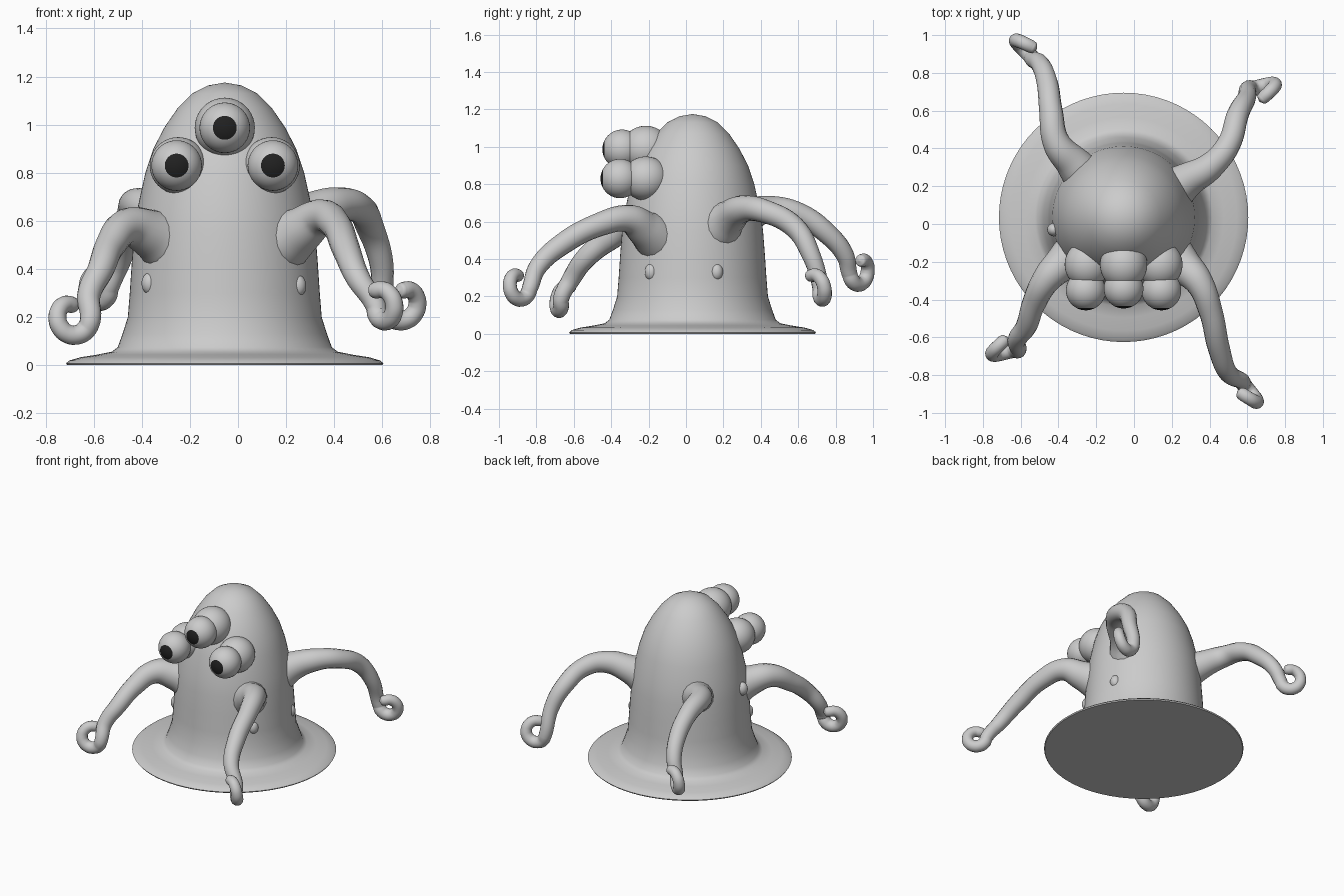
import bpy
import bmesh
from math import cos, sin, radians, pi
from mathutils import Vector, Matrix

if "Cube" in bpy.data.objects:
    bpy.data.objects.remove(bpy.data.objects["Cube"])

CX, CY = -0.055, 0.035


def material(name, value):
    m = bpy.data.materials.new(name)
    m.use_nodes = True
    color = (value, value, value, 1)
    m.diffuse_color = color
    bsdf = m.node_tree.nodes["Principled BSDF"]
    bsdf.inputs["Base Color"].default_value = color
    bsdf.inputs["Roughness"].default_value = 0.6
    return m


skin = material("pale grey skin", 0.6)
black = material("pupil black", 0.015)


def add_mesh(name, bm, mats, angle=50):
    bmesh.ops.recalc_face_normals(bm, faces=bm.faces)
    mesh = bpy.data.meshes.new(name)
    bm.to_mesh(mesh)
    bm.free()
    for m in mats:
        mesh.materials.append(m)
    ob = bpy.data.objects.new(name, mesh)
    bpy.context.collection.objects.link(ob)
    smooth(ob, angle)
    return ob


def smooth(ob, angle):
    bpy.ops.object.select_all(action="DESELECT")
    ob.select_set(True)
    bpy.context.view_layer.objects.active = ob
    bpy.ops.object.shade_smooth_by_angle(angle=radians(angle))


# Body: domed bell with a wide thin brim, turned from one profile
profile = [(0, 0), (.655, 0), (.66, .008), (.645, .02), (.60, .033), (.53, .044),
           (.47, .056), (.445, .075), (.425, .13), (.403, .2), (.395, .3), (.387, .42),
           (.377, .55), (.365, .64), (.35, .71), (.33, .8), (.297, .9), (.25, .99),
           (.195, 1.07), (.135, 1.13), (.07, 1.163), (0, 1.175)]
bm = bmesh.new()
verts = [bm.verts.new((CX + r, CY, z)) for r, z in profile]
edges = [bm.edges.new(pair) for pair in zip(verts, verts[1:])]
bmesh.ops.spin(bm, geom=verts + edges, cent=(CX, CY, 0), axis=(0, 0, 1),
               angle=2 * pi, steps=72)
bmesh.ops.remove_doubles(bm, verts=bm.verts, dist=0.0005)
add_mesh("body", bm, [skin])


# Eyes: ball with a dark front cap, seated in a rounded socket
def ball(name, center, radius, stretch=(1, 1, 1), pupil=0):
    bm = bmesh.new()
    bmesh.ops.create_uvsphere(bm, u_segments=40, v_segments=32, radius=radius)
    bm.transform(Matrix.Rotation(pi / 2, 4, "X"))
    if pupil:
        for f in bm.faces:
            d = f.calc_center_median()
            f.material_index = int(d.y < 0 and d.x ** 2 + d.z ** 2 < pupil ** 2)
    bm.transform(Matrix.Translation(center) @ Matrix.Diagonal((*stretch, 1)))
    return add_mesh(name, bm, [skin, black] if pupil else [skin])


for side, dx, y, z in (("right", -.2, -.352, .83), ("middle", 0, -.342, .987),
                       ("left", .2, -.352, .83)):
    x = CX + dx
    ball(side + "_eye", (x, y, z), .105, pupil=.052)
    lid = .125 if dx == 0 else .118
    ball(side + "_eye_socket", (x * .97 + CX * .03, -.215, z), lid, (1, 1.05, 1))


# Tentacles: tapered arm that ends in an upright curl
def tentacle(name, path, center, outward, drift):
    c = Vector(center)
    u = Vector((*outward, 0)).normalized()
    side = u.cross(Vector((0, 0, 1))) * drift
    points = [(Vector(p[:3]), p[3]) for p in path]
    for i in range(9):
        t = i / 8
        a = radians(185 + 285 * t)
        pos = c + .064 * (u * cos(a) + Vector((0, 0, 1.02)) * sin(a)) + side * (t - .5)
        points.append((pos, .043 - .009 * t))
    tip = points[-1][0] + (points[-1][0] - points[-2][0]) * .5
    points += [(tip, .026), (tip + (tip - points[-1][0]) * .5, .004)]
    curve = bpy.data.curves.new(name, "CURVE")
    curve.dimensions = "3D"
    curve.bevel_depth = 1
    curve.bevel_resolution = 6
    curve.resolution_u = 8
    curve.use_fill_caps = True
    spline = curve.splines.new("BEZIER")
    spline.bezier_points.add(len(points) - 1)
    spline.radius_interpolation = "CARDINAL"
    for bp, (pos, radius) in zip(spline.bezier_points, points):
        bp.co = pos
        bp.radius = radius
        bp.handle_left_type = bp.handle_right_type = "AUTO"
    curve.materials.append(skin)
    ob = bpy.data.objects.new(name, curve)
    bpy.context.collection.objects.link(ob)
    bpy.ops.object.select_all(action="DESELECT")
    ob.select_set(True)
    bpy.context.view_layer.objects.active = ob
    bpy.ops.object.convert(target="MESH")
    smooth(bpy.context.object, 60)


tentacle("front_left_tentacle",
         [(.17, -.14, .50, .13), (.26, -.22, .56, .10), (.345, -.31, .615, .075),
          (.405, -.46, .585, .063), (.45, -.66, .48, .058), (.50, -.79, .36, .05)],
         (.605, -.895, .25), (.75, -.65), .05)
tentacle("back_left_tentacle",
         [(.18, .16, .55, .13), (.28, .23, .62, .095), (.41, .31, .668, .072),
          (.50, .42, .655, .063), (.55, .58, .57, .058), (.595, .665, .43, .05)],
         (.685, .715, .25), (.8, .45), .08)
tentacle("front_right_tentacle",
         [(-.27, -.12, .49, .13), (-.37, -.20, .55, .10), (-.46, -.29, .575, .077),
          (-.53, -.42, .50, .063), (-.57, -.54, .40, .056), (-.62, -.615, .29, .049)],
         (-.69, -.665, .19), (-.8, -.45), .08)
tentacle("back_right_tentacle",
         [(-.21, .19, .54, .13), (-.32, .32, .62, .095), (-.41, .43, .665, .073),
          (-.44, .60, .64, .062), (-.46, .75, .54, .056), (-.50, .85, .42, .049)],
         (-.575, .93, .33), (-.8, .55), .05)

# Small skin bumps on the flanks
for i, (angle, z) in enumerate(((190, .57), (214, .34), (-36, .33), (20, .33))):
    a = radians(angle)
    ball(f"skin_bump_{i + 1}", (CX + .375 * cos(a), CY + .375 * sin(a), z), .035,
         (1, 1, 1.3))
